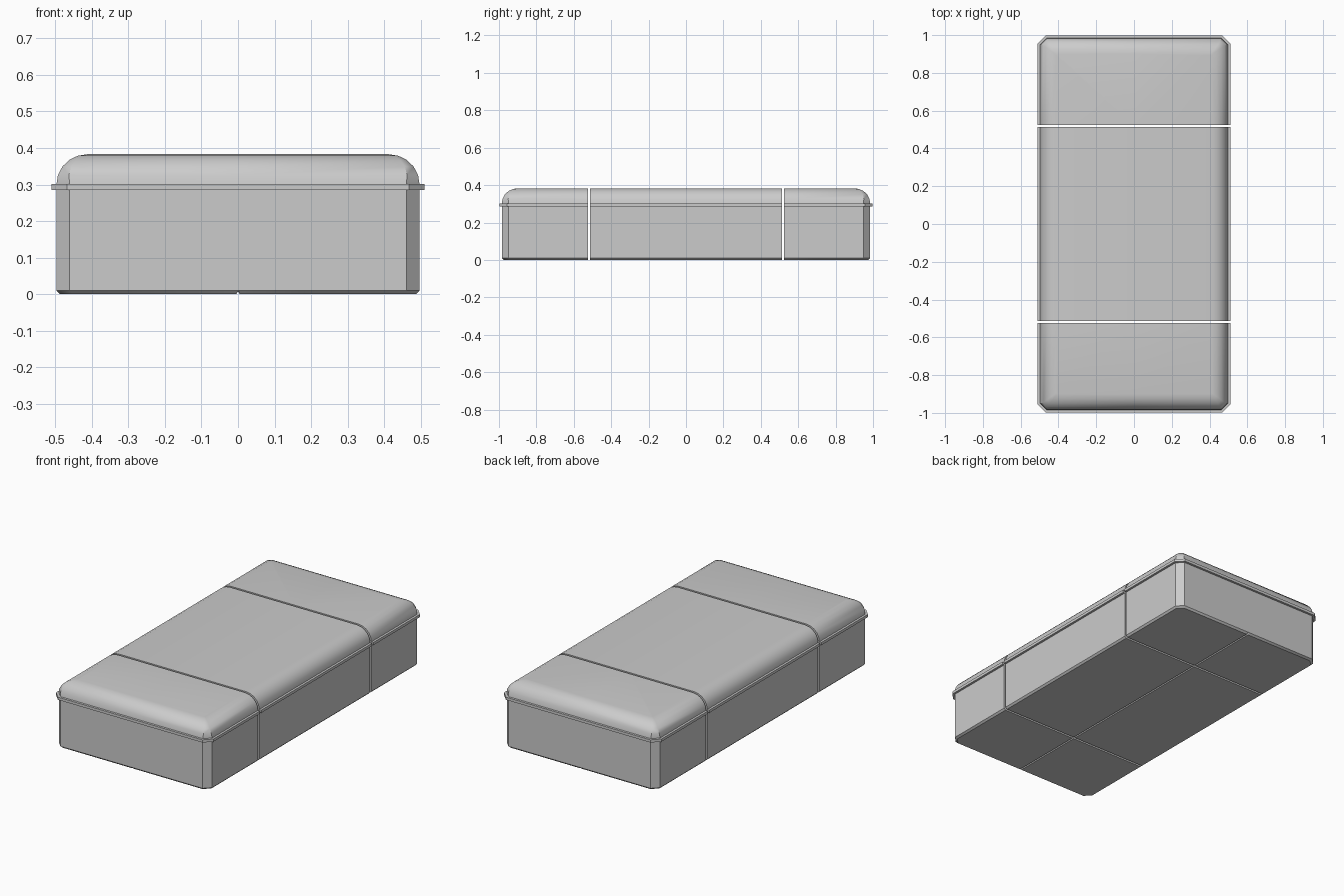
import bpy, bmesh, math

if "Cube" in bpy.data.objects:
    bpy.data.objects.remove(bpy.data.objects["Cube"])

HX, HY = 0.497, 0.985     # half size of the body
GAP = 0.006               # half width of the slit between sections
CUT = 0.519               # slit position along y

# Outline stack from floor to lid top: (height, inset, corner chamfer)
RINGS = [(0, 0.01, 0.034), (0.01, 0, 0.036), (0.285, 0, 0.036),
         (0.285, -0.013, 0.042), (0.301, -0.013, 0.042), (0.301, 0, 0.036)]
for i in range(1, 6):
    a = math.radians(18 * i)
    RINGS.append((0.301 + 0.082 * math.sin(a), 0.085 * (1 - math.cos(a)),
                  0.036 - 0.006 * i))


def chamfered_ring(bm, z, inset, c):
    x, y = HX - inset, HY - inset
    pts = [(x, c - y), (x, y - c), (x - c, y), (c - x, y),
           (-x, y - c), (-x, c - y), (c - x, -y), (x - c, -y)]
    return [bm.verts.new((px, py, z)) for px, py in pts]


def slice_mesh(bm, co, no, clear=True):
    geom = bm.verts[:] + bm.edges[:] + bm.faces[:]
    res = bmesh.ops.bisect_plane(bm, geom=geom, dist=1e-5, plane_co=co,
                                 plane_no=no, clear_outer=clear)
    return [e for e in res["geom_cut"] if isinstance(e, bmesh.types.BMEdge)]


def section(name, y0, y1):
    bm = bmesh.new()
    loops = [chamfered_ring(bm, *r) for r in RINGS]
    for lo, hi in zip(loops, loops[1:]):
        for i in range(8):
            j = (i + 1) % 8
            bm.faces.new((lo[i], lo[j], hi[j], hi[i]))
    bm.faces.new(loops[0][::-1])
    bm.faces.new(loops[-1])
    # cut to length and close the cut ends
    for y, sign in ((y0, -1), (y1, 1)):
        if abs(y) < 1:
            edges = slice_mesh(bm, (0, y, 0), (0, sign, 0))
            bmesh.ops.edgeloop_fill(bm, edges=edges)
    bmesh.ops.recalc_face_normals(bm, faces=bm.faces[:])
    # keep one half, with a fine groove along the floor seam
    slice_mesh(bm, (0.005, 0, 0), (1, 0, 0), clear=False)
    slice_mesh(bm, (0, 0, 0), (-1, 0, 0))
    for v in bm.verts:
        if abs(v.co.x) < 1e-4 and v.co.z < 1e-4:
            v.co.z = 0.007
    mesh = bpy.data.meshes.new(name)
    bm.to_mesh(mesh)
    bm.free()
    ob = bpy.data.objects.new(name, mesh)
    bpy.context.collection.objects.link(ob)
    bpy.ops.object.select_all(action='DESELECT')
    ob.select_set(True)
    bpy.context.view_layer.objects.active = ob
    bpy.ops.object.shade_smooth_by_angle(angle=math.radians(32))
    mirror = ob.modifiers.new("mirror_half", 'MIRROR')
    mirror.use_mirror_merge = False
    return ob


# Three sections along the length
section("front_section", -2, -CUT - GAP)
section("middle_section", -CUT + GAP, CUT - GAP)
section("back_section", CUT + GAP, 2)
